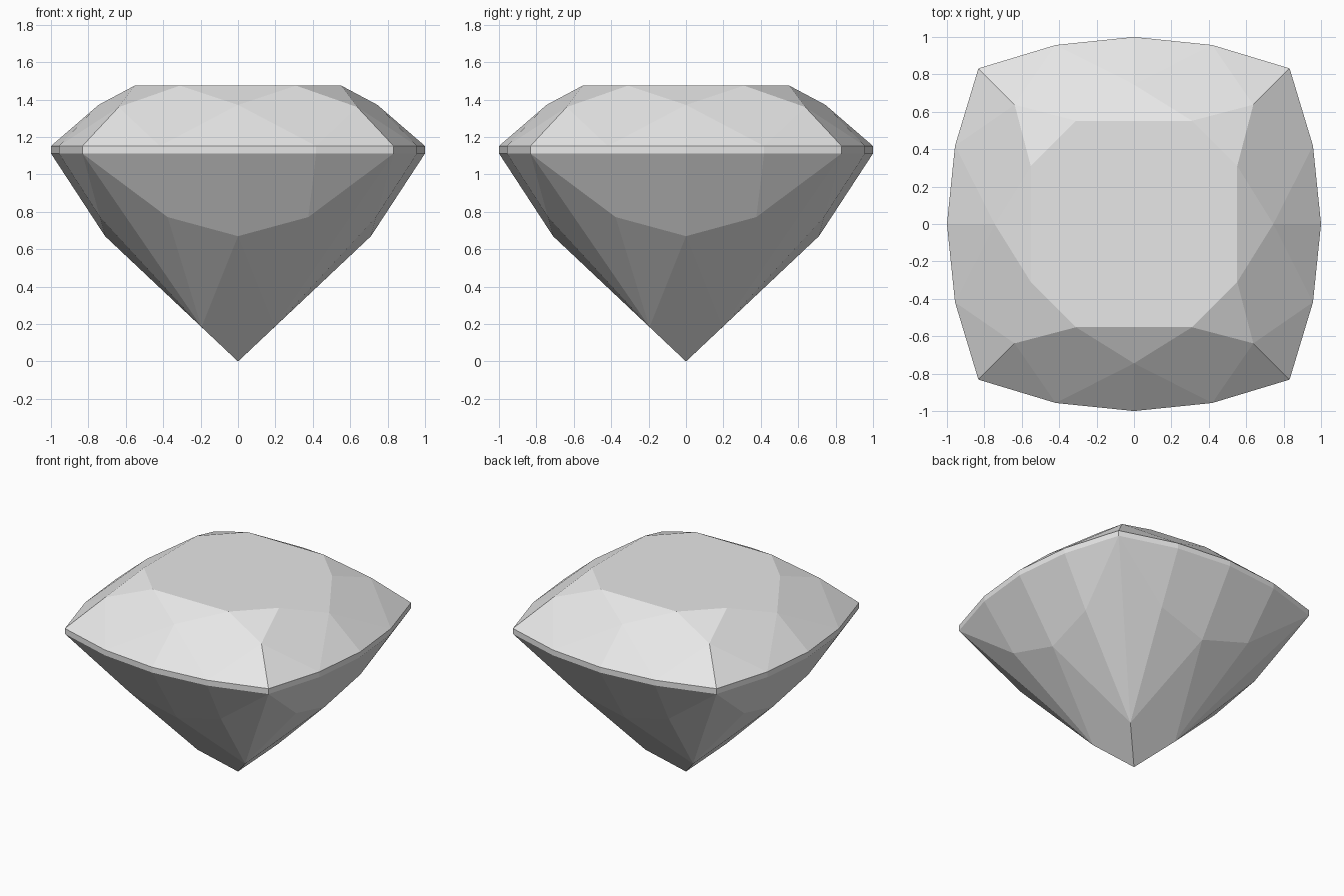
import bpy
import bmesh
import math
from mathutils import Matrix, Vector

cube = bpy.data.objects.get("Cube")
if cube:
    bpy.data.objects.remove(cube, do_unlink=True)

# Pale grey stone
stone = bpy.data.materials.new("pale_grey_stone")
stone.use_nodes = True
colour = (0.8, 0.8, 0.8, 1.0)
stone.diffuse_color = colour
stone.node_tree.nodes["Principled BSDF"].inputs["Base Color"].default_value = colour

# Facet corners of one quarter; those off the axis and diagonal are also mirrored
GIRDLE_TOP, GIRDLE_BOTTOM = 1.152, 1.112
outline = [(0, 1), (0.418, 0.957), (0.832, 0.832)]
table = [(0.31, 0.552, 1.475)]
crown = [(0, 0.745, 1.372), (0.638, 0.638, 1.36)]
pavilion = [(0, 0.711, 0.67), (0.376, 0.738, 0.772), (0.195, 0.195, 0.184)]
culet = [(0, 0, 0)]
girdle = [(x, y, z) for x, y in outline for z in (GIRDLE_TOP, GIRDLE_BOTTOM)]

# Repeat the quarter around the vertical axis
bm = bmesh.new()
for x, y, z in table + crown + girdle + pavilion + culet:
    for turn in range(4):
        spin = Matrix.Rotation(turn * math.pi / 2, 3, "Z")
        for side in (1, -1):
            bm.verts.new(spin @ Vector((side * x, y, z)))
bmesh.ops.remove_doubles(bm, verts=bm.verts, dist=0.001)

# Wrap the corners in flat facets and merge coplanar triangles
bmesh.ops.convex_hull(bm, input=bm.verts)
bmesh.ops.dissolve_limit(bm, angle_limit=math.radians(1.5),
                         verts=bm.verts, edges=bm.edges)
bmesh.ops.recalc_face_normals(bm, faces=bm.faces)

mesh = bpy.data.meshes.new("cut_gemstone")
bm.to_mesh(mesh)
bm.free()
mesh.materials.append(stone)
gem = bpy.data.objects.new("cut_gemstone", mesh)
bpy.context.collection.objects.link(gem)
